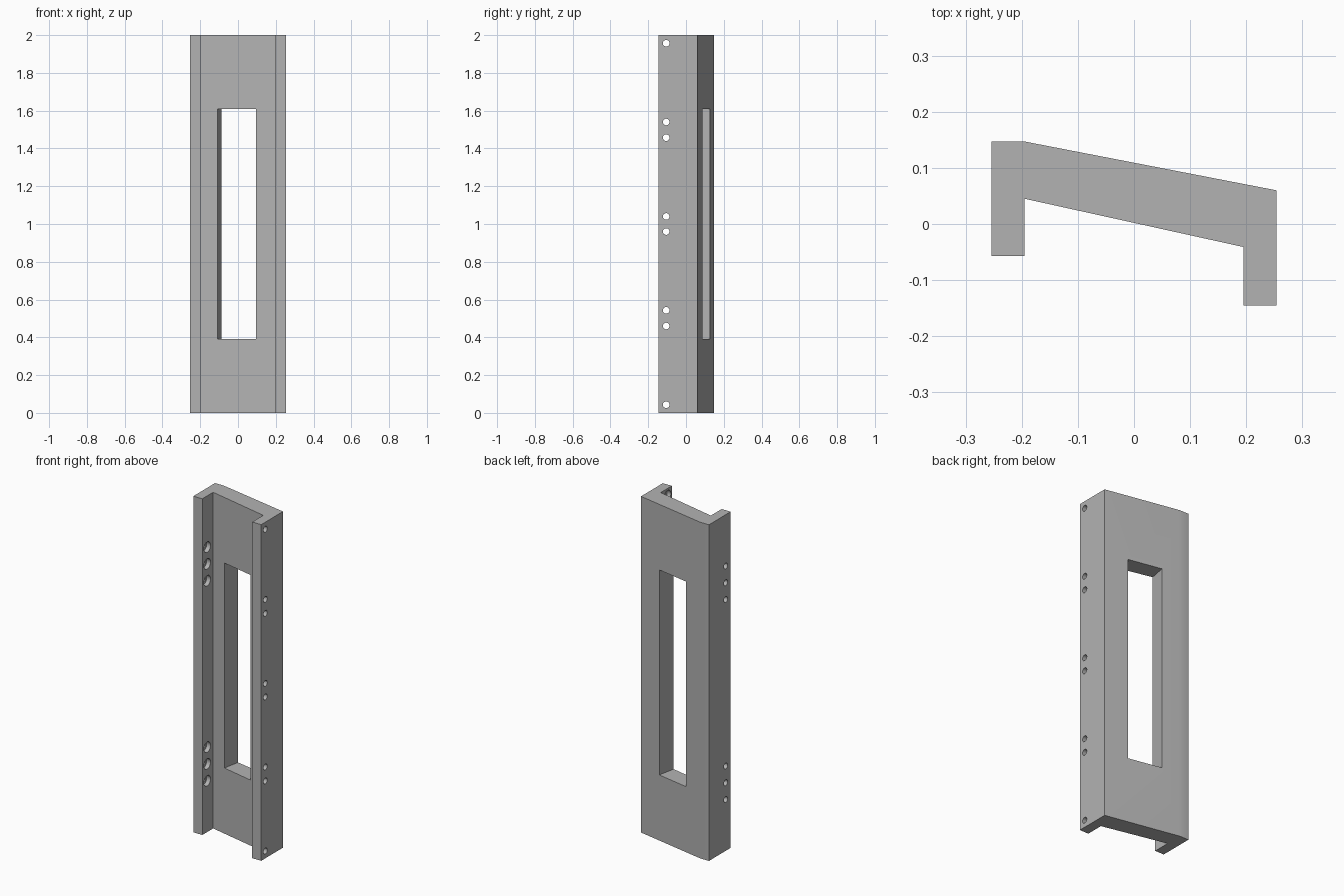
import bpy
import bmesh
import math
from mathutils import Matrix, Vector

default = bpy.data.objects.get("Cube")
if default:
    bpy.data.objects.remove(default, do_unlink=True)

HEIGHT = 2.0
OUT, INN = 0.254, 0.195          # outer and inner faces of the flanges
DRILL_R, BORE_R = 0.0175, 0.031
BORE_DEPTH = 0.025
SIDES = 32

grey = bpy.data.materials.new("plain grey")
grey.use_nodes = True
colour = (0.45, 0.45, 0.45, 1)
grey.diffuse_color = colour
grey.node_tree.nodes["Principled BSDF"].inputs["Base Color"].default_value = colour


def make_object(name, bm):
    bmesh.ops.recalc_face_normals(bm, faces=bm.faces[:])
    mesh = bpy.data.meshes.new(name)
    bm.to_mesh(mesh)
    bm.free()
    mesh.materials.append(grey)
    obj = bpy.data.objects.new(name, mesh)
    bpy.context.collection.objects.link(obj)
    return obj


def stepped_hole(bm, side, y, z):
    """Drill through a flange, with a wider bore on its inner face."""
    step = INN + BORE_DEPTH
    rings = []
    for x, r in ((INN - 0.02, BORE_R), (step, BORE_R), (step, DRILL_R), (OUT + 0.02, DRILL_R)):
        angles = [2 * math.pi * i / SIDES for i in range(SIDES)]
        rings.append([bm.verts.new((side * x, y + r * math.cos(a), z + r * math.sin(a)))
                      for a in angles])
    for a, b in zip(rings, rings[1:]):
        for i in range(SIDES):
            j = (i + 1) % SIDES
            bm.faces.new((a[i], a[j], b[j], b[i]))
    bm.faces.new(rings[0])
    bm.faces.new(rings[-1])


# Channel body: one profile with two flanges and a slanted web, extruded upward
profile = [(-OUT, -0.057), (-INN, -0.057), (-INN, 0.045), (INN, -0.041),
           (INN, -0.145), (OUT, -0.145), (OUT, 0.06), (-INN, 0.147), (-OUT, 0.147)]
bm = bmesh.new()
base = bm.faces.new([bm.verts.new((x, y, 0)) for x, y in profile])
top = bmesh.ops.extrude_face_region(bm, geom=[base])["geom"]
bmesh.ops.translate(bm, vec=(0, 0, HEIGHT),
                    verts=[v for v in top if isinstance(v, bmesh.types.BMVert)])
channel = make_object("slanted_channel", bm)

# Window cutter, square to the slanted web
bm = bmesh.new()
tilt = Matrix.Rotation(math.atan2(-0.087, 0.45), 4, 'Z')
bmesh.ops.create_cube(bm, size=1, matrix=Matrix.Translation(Vector((0.003, 0.053, 1)))
                      @ tilt @ Matrix.Diagonal((0.207, 0.3, 1.22, 1)))
window = make_object("window_cutter", bm)

# Screw holes: pairs on one flange, groups of three on the other
bm = bmesh.new()
for z in (0.043, 0.46, 0.543, 0.96):
    for height in (z, HEIGHT - z):
        stepped_hole(bm, 1, -0.105, height)
for z in (0.305, 0.405, 0.505):
    for height in (z, HEIGHT - z):
        stepped_hole(bm, -1, -0.011, height)
holes = make_object("screw_hole_cutter", bm)

# Cut the openings and bake the result
for cutter in (window, holes):
    cutter.hide_render = True
    mod = channel.modifiers.new(cutter.name, 'BOOLEAN')
    mod.operation = 'DIFFERENCE'
    mod.solver = 'EXACT'
    mod.object = cutter
bpy.context.view_layer.update()
result = bpy.data.meshes.new_from_object(
    channel.evaluated_get(bpy.context.evaluated_depsgraph_get()))
channel.modifiers.clear()
channel.data = result
for cutter in (window, holes):
    bpy.data.objects.remove(cutter, do_unlink=True)

# Smooth the hole walls, keep the large faces flat
bpy.ops.object.select_all(action='DESELECT')
channel.select_set(True)
bpy.context.view_layer.objects.active = channel
bpy.ops.object.shade_smooth_by_angle(angle=math.radians(30))
weighted = channel.modifiers.new("weighted_normals", 'WEIGHTED_NORMAL')
weighted.keep_sharp = True
